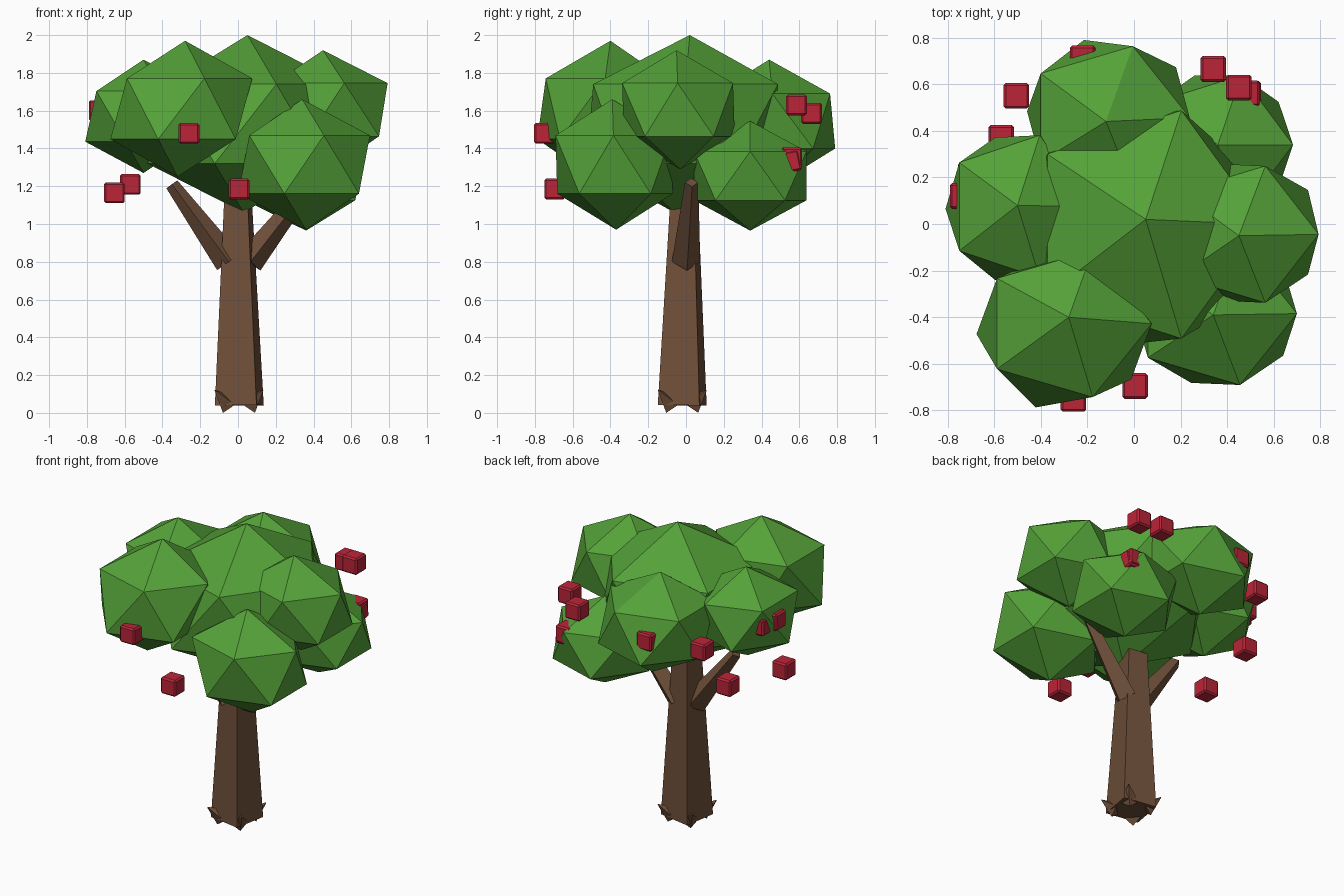
import bpy, bmesh, math
from mathutils import Matrix, Vector

cube = bpy.data.objects.get("Cube")
if cube:
    bpy.data.objects.remove(cube, do_unlink=True)


def material(name, rgb):
    mat = bpy.data.materials.new(name)
    mat.use_nodes = True
    mat.diffuse_color = (*rgb, 1)
    mat.node_tree.nodes["Principled BSDF"].inputs["Base Color"].default_value = (*rgb, 1)
    return mat


leaf = material("leaf_green", (0.09, 0.36, 0.04))
bark = material("bark_brown", (0.16, 0.08, 0.042))
red = material("fruit_red", (0.50, 0.018, 0.04))


def finish(bm, name, mat):
    mesh = bpy.data.meshes.new(name)
    bm.to_mesh(mesh)
    bm.free()
    mesh.materials.append(mat)
    obj = bpy.data.objects.new(name, mesh)
    bpy.context.collection.objects.link(obj)
    return obj


def limb(name, start, end, r_start, r_end):
    """Four-sided tapered length of wood between two points."""
    start, end = Vector(start), Vector(end)
    axis = end - start
    bm = bmesh.new()
    bmesh.ops.create_cone(bm, cap_ends=True, segments=4, radius1=r_start,
                          radius2=r_end, depth=axis.length)
    turn = axis.to_track_quat('Z', 'Y').to_matrix().to_4x4()
    bm.transform(Matrix.Translation((start + end) / 2) @ turn)
    return finish(bm, name, bark)


def leaf_clump(name, centre, width, depth, axis):
    """Faceted ball; axis runs from the centre to the top point."""
    bm = bmesh.new()
    bmesh.ops.create_icosphere(bm, subdivisions=1, radius=1)
    shape = Matrix(((width, 0, axis[0]), (0, depth, axis[1]), (0, 0, axis[2])))
    bm.transform(Matrix.Translation(centre) @ shape.to_4x4())
    return finish(bm, name, leaf)


def fruit(name, centre, tilt=0):
    """Small cube with bevelled edges."""
    bm = bmesh.new()
    bmesh.ops.create_cube(bm, size=0.11)
    bmesh.ops.bevel(bm, geom=bm.edges[:], offset=0.01, segments=1,
                    affect='EDGES', profile=0.5)
    bm.transform(Matrix.Translation(centre) @ Matrix.Rotation(tilt, 4, 'X'))
    return finish(bm, name, red)


# Trunk and branches
limb("trunk", (0.007, -0.02, 0.04), (0, -0.01, 1.12), 0.158, 0.09)
limb("right_branch", (-0.05, -0.025, 0.80), (-0.35, -0.03, 1.21), 0.075, 0.036)
limb("left_branch", (0.06, 0, 0.80), (0.39, 0.03, 1.22), 0.075, 0.036)

# One upturned root on each face of the trunk
for i in range(4):
    a = math.radians(45 + 90 * i)
    out = Vector((math.cos(a), math.sin(a), 0))
    base = Vector((0.005, -0.02, 0.043))
    limb(f"root_{i + 1}", base + out * 0.085, base + out * 0.18 + Vector((0, 0, 0.077)),
         0.055, 0.003)

# Crown
leaf_clump("centre_clump", (0.04, -0.02, 1.53), 0.575, 0.575, (0.01, 0.04, 0.47))
leaf_clump("front_right_clump", (-0.30, -0.45, 1.61), 0.41, 0.37, (0.02, 0.05, 0.36))
leaf_clump("right_clump", (-0.50, 0.07, 1.57), 0.345, 0.36, (0, 0.01, 0.30))
leaf_clump("left_clump", (0.47, -0.04, 1.605), 0.37, 0.345, (-0.02, -0.01, 0.315))
leaf_clump("front_left_clump", (0.35, -0.38, 1.315), 0.395, 0.36, (-0.01, -0.01, 0.345))
leaf_clump("back_clump", (-0.11, 0.47, 1.545), 0.395, 0.36, (-0.01, -0.03, 0.325))
leaf_clump("back_left_clump", (0.36, 0.34, 1.255), 0.36, 0.35, (0, 0, 0.29))

# Fruit hanging around the edge of the crown
spots = [(-0.26, -0.75, 1.48), (0.005, -0.695, 1.185), (-0.655, -0.10, 1.165),
         (-0.57, 0.37, 1.21), (-0.735, 0.12, 1.60), (-0.70, 0.21, 1.59),
         (-0.505, 0.55, 1.50), (-0.22, 0.71, 1.55), (0.34, 0.665, 1.585),
         (0.45, 0.585, 1.63), (0.485, 0.56, 1.35)]
for n, spot in enumerate(spots, 1):
    fruit(f"fruit_{n}", spot)
fruit("tilted_fruit", (0.49, 0.55, 1.33), 0.2)
